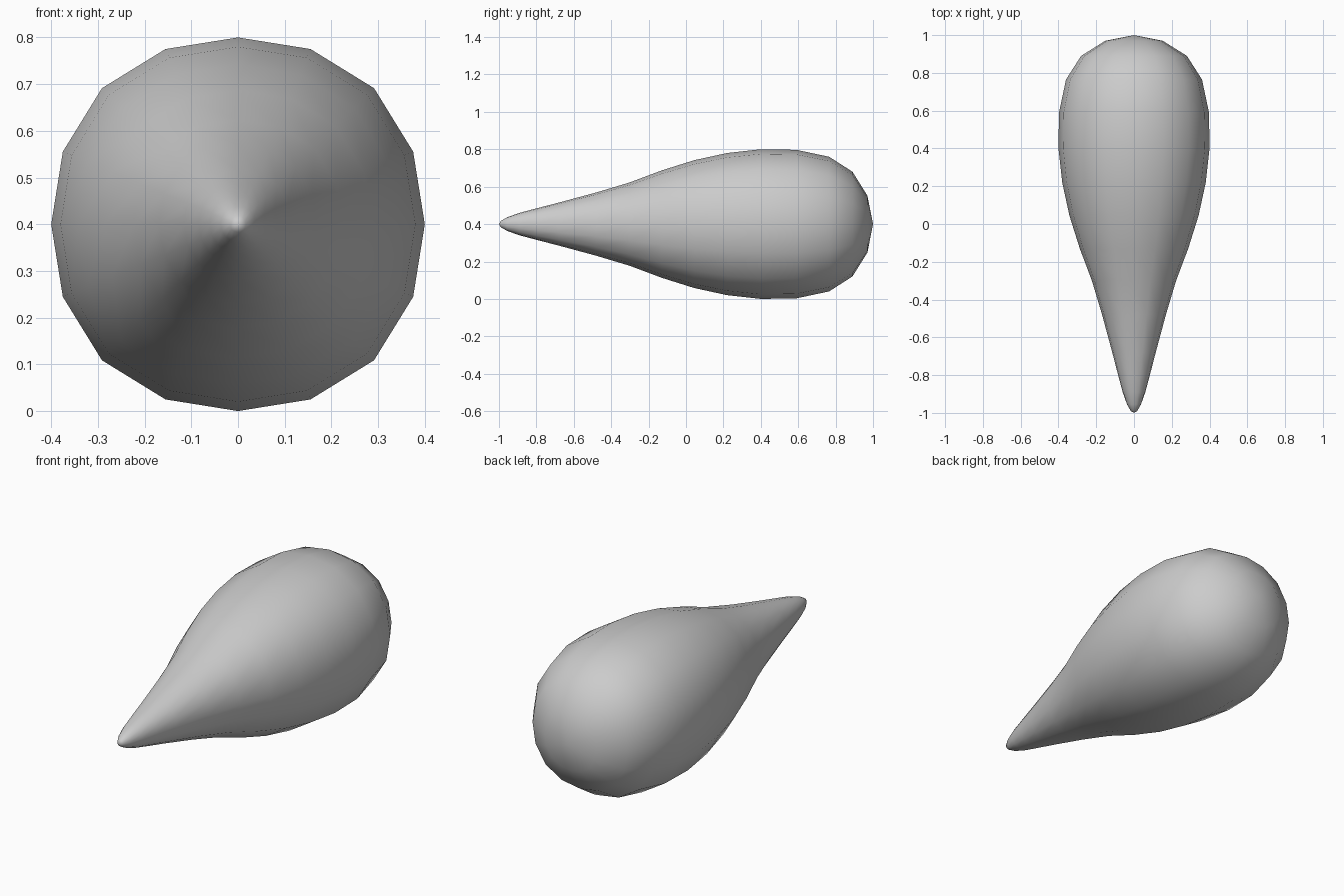
import bpy, bmesh, math

if "Cube" in bpy.data.objects:
    bpy.data.objects.remove(bpy.data.objects["Cube"])

# Teardrop profile: (y position, radius), from pointed front to round back
profile = [(-0.99, 0.017), (-0.955, 0.037), (-0.89, 0.06), (-0.80, 0.084),
           (-0.68, 0.115), (-0.48, 0.169), (-0.30, 0.223), (-0.13, 0.287),
           (0.045, 0.342), (0.22, 0.38), (0.40, 0.40), (0.59, 0.397),
           (0.765, 0.36), (0.89, 0.28), (0.97, 0.152)]
SIDES = 16
CENTRE = 0.40

bm = bmesh.new()
front = bm.verts.new((0, -1, CENTRE))
back = bm.verts.new((0, 1, CENTRE))

# Rings, very slightly wider on the diagonals
rings = []
for y, r in profile:
    ring = []
    for i in range(SIDES):
        a = 2 * math.pi * i / SIDES
        k = r * (1 + 0.03 * math.sin(2 * a) ** 2)
        ring.append(bm.verts.new((k * math.cos(a), y, CENTRE + k * math.sin(a))))
    rings.append(ring)

# Skin between rings and close both ends
for i in range(SIDES):
    j = (i + 1) % SIDES
    bm.faces.new((front, rings[0][i], rings[0][j]))
    bm.faces.new((back, rings[-1][j], rings[-1][i]))
    for a, b in zip(rings, rings[1:]):
        bm.faces.new((a[i], b[i], b[j], a[j]))
bmesh.ops.recalc_face_normals(bm, faces=bm.faces[:])
for f in bm.faces:
    f.smooth = True

mesh = bpy.data.meshes.new("teardrop_body")
bm.to_mesh(mesh)
bm.free()
body = bpy.data.objects.new("teardrop_body", mesh)
bpy.context.collection.objects.link(body)
